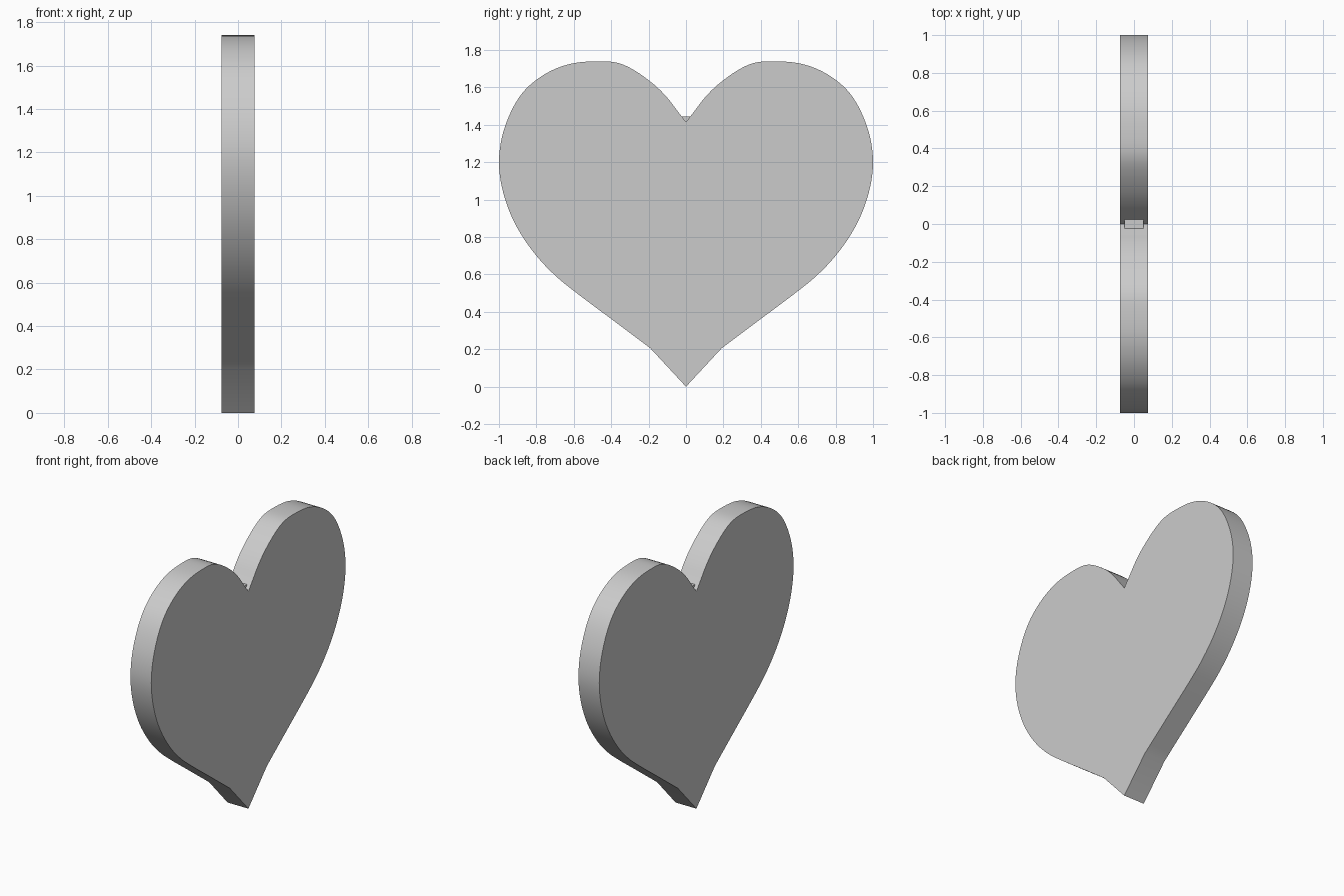
import bpy, bmesh
from mathutils import Vector

if "Cube" in bpy.data.objects:
    bpy.data.objects.remove(bpy.data.objects["Cube"])

HALF_THICKNESS = 0.075


def smooth_path(points, steps=4):
    """Catmull-Rom curve through the points."""
    p = [Vector(q) for q in points]
    p = [2 * p[0] - p[1]] + p + [2 * p[-1] - p[-2]]
    out = []
    for a, b, c, d in zip(p, p[1:], p[2:], p[3:]):
        for i in range(steps):
            t = i / steps
            out.append(0.5 * (2 * b + (c - a) * t + (2 * a - 5 * b + 4 * c - d) * t ** 2
                              + (3 * b - a - 3 * c + d) * t ** 3))
    return out + [p[-2]]


def plate(name, outline, half):
    """Extrude a closed (y, z) outline along x."""
    bm = bmesh.new()
    face = bm.faces.new([bm.verts.new((-half, y, z)) for y, z in outline])
    ext = bmesh.ops.extrude_face_region(bm, geom=[face], use_keep_orig=True)
    moved = [v for v in ext["geom"] if isinstance(v, bmesh.types.BMVert)]
    bmesh.ops.translate(bm, verts=moved, vec=(2 * half, 0, 0))
    bmesh.ops.recalc_face_normals(bm, faces=bm.faces)
    mesh = bpy.data.meshes.new(name)
    bm.to_mesh(mesh)
    bm.free()
    obj = bpy.data.objects.new(name, mesh)
    bpy.context.collection.objects.link(obj)
    bpy.ops.object.select_all(action='DESELECT')
    obj.select_set(True)
    bpy.context.view_layer.objects.active = obj
    bpy.ops.object.shade_smooth_by_angle(angle=0.5)
    return obj


# Right half of the heart, from the corner above the tip up to the notch
lobe = smooth_path([
    (0.19, 0.205), (0.39, 0.355), (0.59, 0.505), (0.70, 0.595), (0.80, 0.70),
    (0.885, 0.82), (0.945, 0.94), (0.985, 1.07), (1.0, 1.20), (0.985, 1.33),
    (0.945, 1.45), (0.89, 1.55), (0.82, 1.625), (0.72, 1.69), (0.60, 1.73),
    (0.46, 1.74), (0.36, 1.73), (0.27, 1.688), (0.17, 1.615), (0.10, 1.545),
    (0.05, 1.48), (0.0, 1.415)])
right = [(p.x, p.y) for p in lobe]
left = [(-y, z) for y, z in reversed(right[:-1])]

# Heart plate, closed at the pointed tip
plate("heart_plate", [(0, 0)] + right + left, HALF_THICKNESS)

# Small filler at the bottom of the notch
plate("notch_filler", [(0, 1.38), (0.024, 1.445), (-0.024, 1.445)], 0.05)
